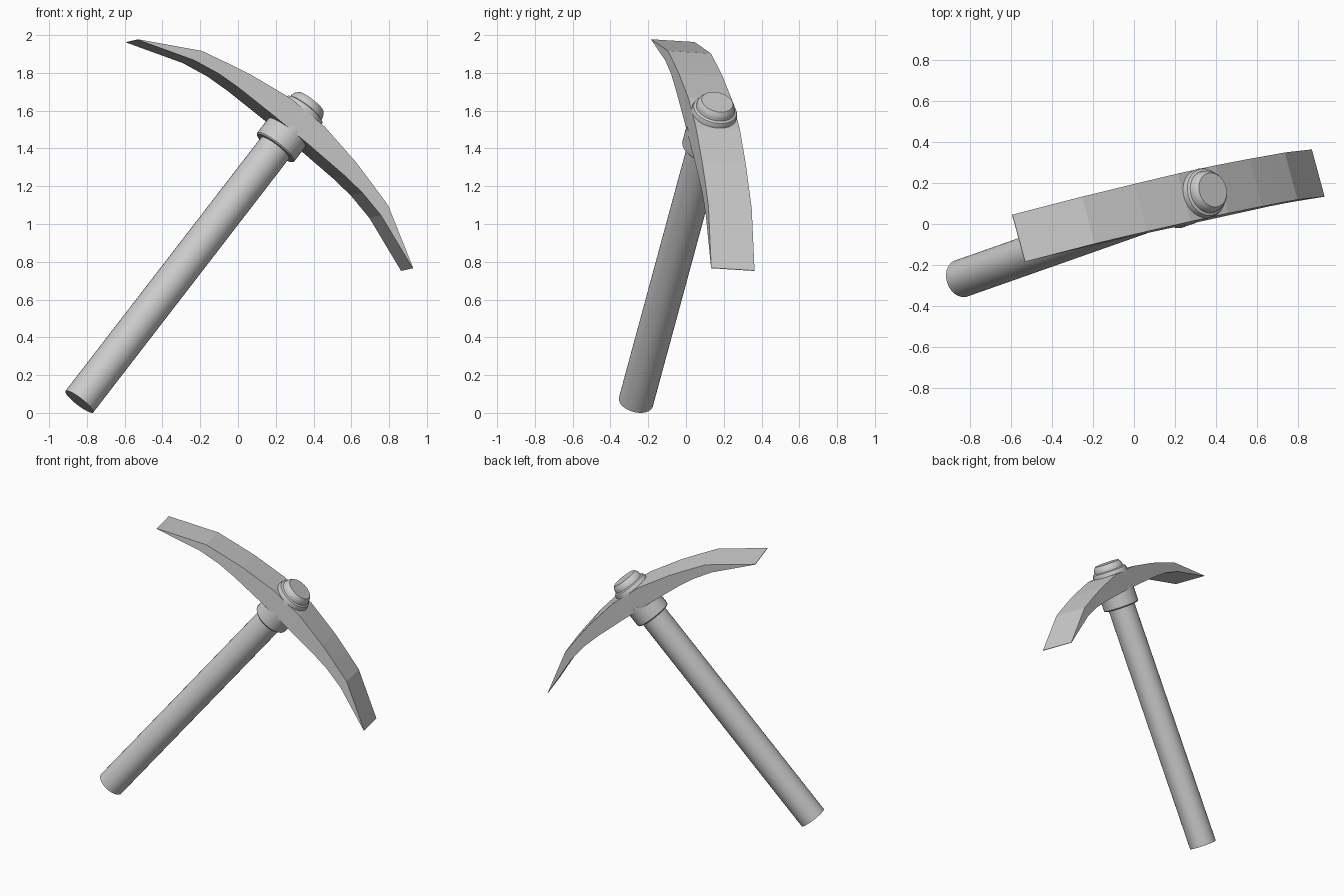
import bpy, bmesh, math
from mathutils import Matrix, Vector

if "Cube" in bpy.data.objects:
    bpy.data.objects.remove(bpy.data.objects["Cube"])

# Tilted frame: local x = along the head, y = across the head, z = along the handle
D = Vector((0.597, 0.21, 0.774)).normalized()
R = Vector((0.758, 0.165, -0.631))
R = (R - D * R.dot(D)).normalized()
W = D.cross(R)
FRAME = Matrix.Translation((-0.84, -0.265, 0.059)) @ Matrix((R, W, D)).transposed().to_4x4()


def finish(name, bm, smooth):
    bmesh.ops.recalc_face_normals(bm, faces=bm.faces)
    me = bpy.data.meshes.new(name)
    bm.to_mesh(me)
    bm.free()
    ob = bpy.data.objects.new(name, me)
    bpy.context.collection.objects.link(ob)
    ob.matrix_world = FRAME
    if smooth:
        bpy.ops.object.select_all(action='DESELECT')
        ob.select_set(True)
        bpy.context.view_layer.objects.active = ob
        bpy.ops.object.shade_smooth_by_angle(angle=math.radians(30))
    return ob


def lathe(name, profile, sides=32):
    """Closed turned part from (radius, height) points, capped at both ends."""
    bm = bmesh.new()
    rings = [[bm.verts.new((r * math.cos(2 * math.pi * i / sides),
                            r * math.sin(2 * math.pi * i / sides), z))
              for i in range(sides)] for r, z in profile]
    for a, b in zip(rings, rings[1:]):
        for i in range(sides):
            j = (i + 1) % sides
            bm.faces.new((a[i], a[j], b[j], b[i]))
    bm.faces.new(rings[0])
    bm.faces.new(rings[-1])
    return finish(name, bm, True)


# Handle, collar under the head, and stepped cap on top
lathe("handle", [(0.093, 0), (0.093, 1.98)])
lathe("collar", [(0.118, 1.735), (0.124, 1.742), (0.124, 1.86)])
lathe("top_cap", [(0.122, 1.93), (0.122, 1.985), (0.117, 1.998), (0.104, 2.004),
                  (0.102, 2.022), (0.097, 2.034), (0.085, 2.05)])

# Curved head: half stations (distance, top, bottom, half width), mirrored
half = [(0.12, 1.97, 1.84, 0.121), (0.37, 1.93, 1.835, 0.12),
        (0.50, 1.899, 1.825, 0.119), (0.65, 1.861, 1.796, 0.119),
        (0.96, 1.688, 1.685, 0.119)]
stations = [(-u, t, b, w) for u, t, b, w in reversed(half)] + half
bm = bmesh.new()
loops = [[bm.verts.new(p) for p in ((u, -w, b), (u, w, b), (u, w, t), (u, -w, t))]
         for u, t, b, w in stations]
for a, b in zip(loops, loops[1:]):
    for i in range(4):
        j = (i + 1) % 4
        bm.faces.new((a[i], a[j], b[j], b[i]))
bm.faces.new(loops[0])
bm.faces.new(loops[-1])
finish("pick_head", bm, False)
